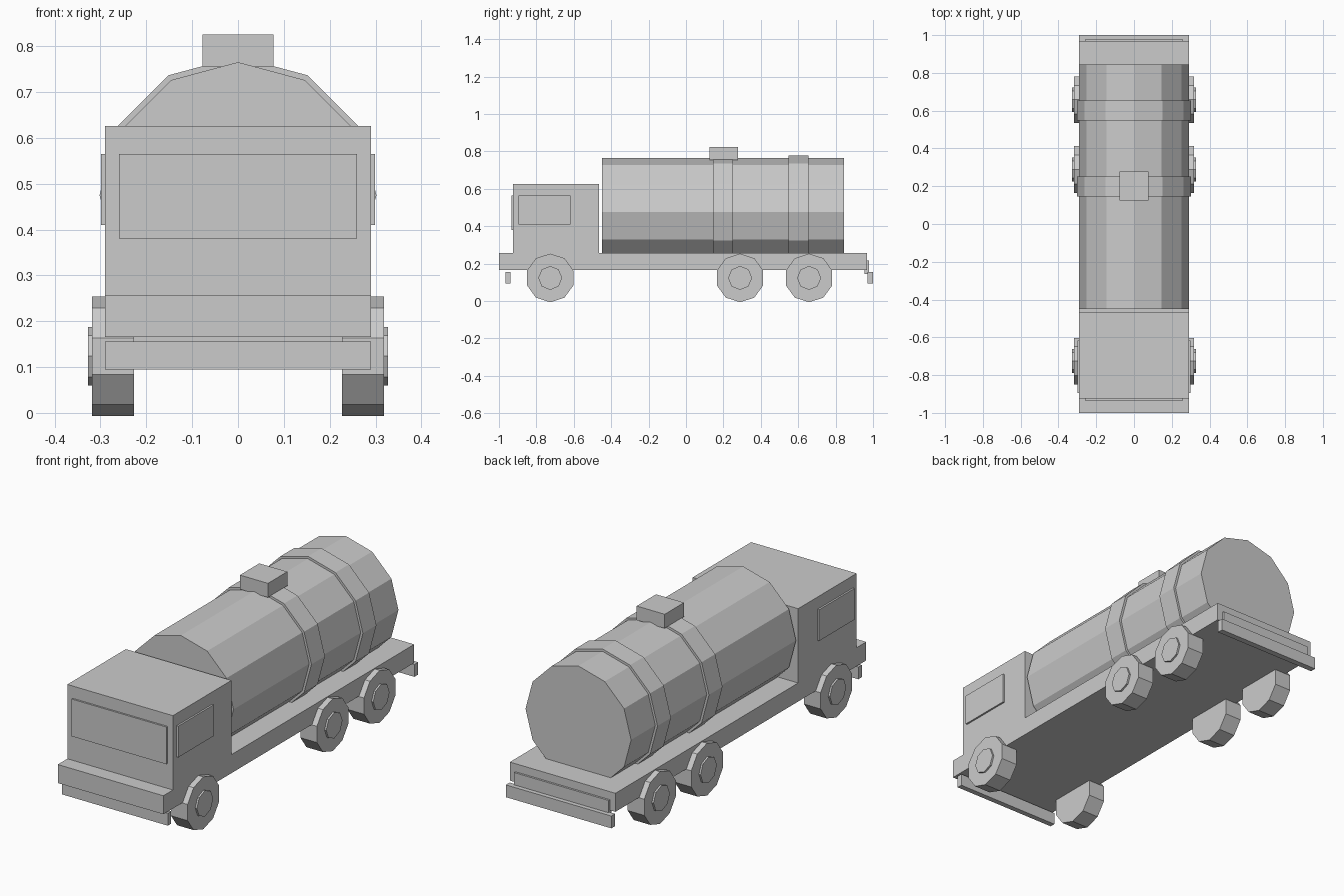
import bpy, math
from mathutils import Matrix

if "Cube" in bpy.data.objects:
    bpy.data.objects.remove(bpy.data.objects["Cube"])

grey = bpy.data.materials.new("plain grey")
grey.diffuse_color = (0.6, 0.6, 0.6, 1)
grey.use_nodes = True
grey.node_tree.nodes["Principled BSDF"].inputs["Base Color"].default_value = grey.diffuse_color


def finish(obj, name):
    obj.name = name
    obj.data.materials.append(grey)
    return obj


def box(name, x0, x1, y0, y1, z0, z1):
    bpy.ops.mesh.primitive_cube_add(size=1)
    obj = bpy.context.object
    size = Matrix.Diagonal((x1 - x0, y1 - y0, z1 - z0, 1))
    centre = Matrix.Translation(((x0 + x1) / 2, (y0 + y1) / 2, (z0 + z1) / 2))
    obj.data.transform(centre @ size)
    return finish(obj, name)


def prism(name, sides, radius, start, end, centre, axis, turn=0):
    """Flat-sided cylinder along x or y; centre gives the other two coordinates."""
    bpy.ops.mesh.primitive_cylinder_add(vertices=sides, radius=radius, depth=end - start)
    obj = bpy.context.object
    mid = (start + end) / 2
    if axis == "y":
        rot = Matrix.Rotation(math.pi / 2, 4, "X")
        loc = (centre[0], mid, centre[1])
    else:
        rot = Matrix.Rotation(math.pi / 2, 4, "Y")
        loc = (mid, centre[0], centre[1])
    obj.data.transform(Matrix.Translation(loc) @ rot @ Matrix.Rotation(turn, 4, "Z"))
    return finish(obj, name)


# chassis and cab
box("chassis", -0.29, 0.29, -1.0, 0.968, 0.165, 0.257)
box("cab", -0.29, 0.29, -0.925, -0.466, 0.257, 0.626)
box("windscreen", -0.26, 0.26, -0.934, -0.925, 0.38, 0.565)

# bumpers and tail plate
box("front_bumper", -0.29, 0.29, -0.965, -0.938, 0.095, 0.156)
box("rear_bumper", -0.29, 0.29, 0.97, 1.0, 0.095, 0.156)
box("tail_plate", -0.26, 0.26, 0.955, 0.978, 0.146, 0.217)

# tank with straps and hatch
prism("tank", 12, 0.29, -0.449, 0.845, (0, 0.475), "y")
for i, y in enumerate((0.198, 0.602)):
    prism(f"tank_strap_{i + 1}", 12, 0.302, y - 0.053, y + 0.053, (0, 0.475), "y")
box("tank_hatch", -0.077, 0.077, 0.125, 0.277, 0.755, 0.825)

# side windows, wheels and hubs on both sides
for side, label in ((1, "right"), (-1, "left")):
    x0, x1 = sorted((side * 0.29, side * 0.299))
    box(f"side_window_{label}", x0, x1, -0.895, -0.618, 0.41, 0.565)
    for i, y in enumerate((-0.726, 0.289, 0.658)):
        x0, x1 = sorted((side * 0.227, side * 0.318))
        prism(f"wheel_{label}_{i + 1}", 10, 0.13, x0, x1, (y, 0.1236), "x", math.pi / 10 * 5)
        x0, x1 = sorted((side * 0.31, side * 0.327))
        prism(f"hub_{label}_{i + 1}", 8, 0.064, x0, x1, (y, 0.1236), "x")
